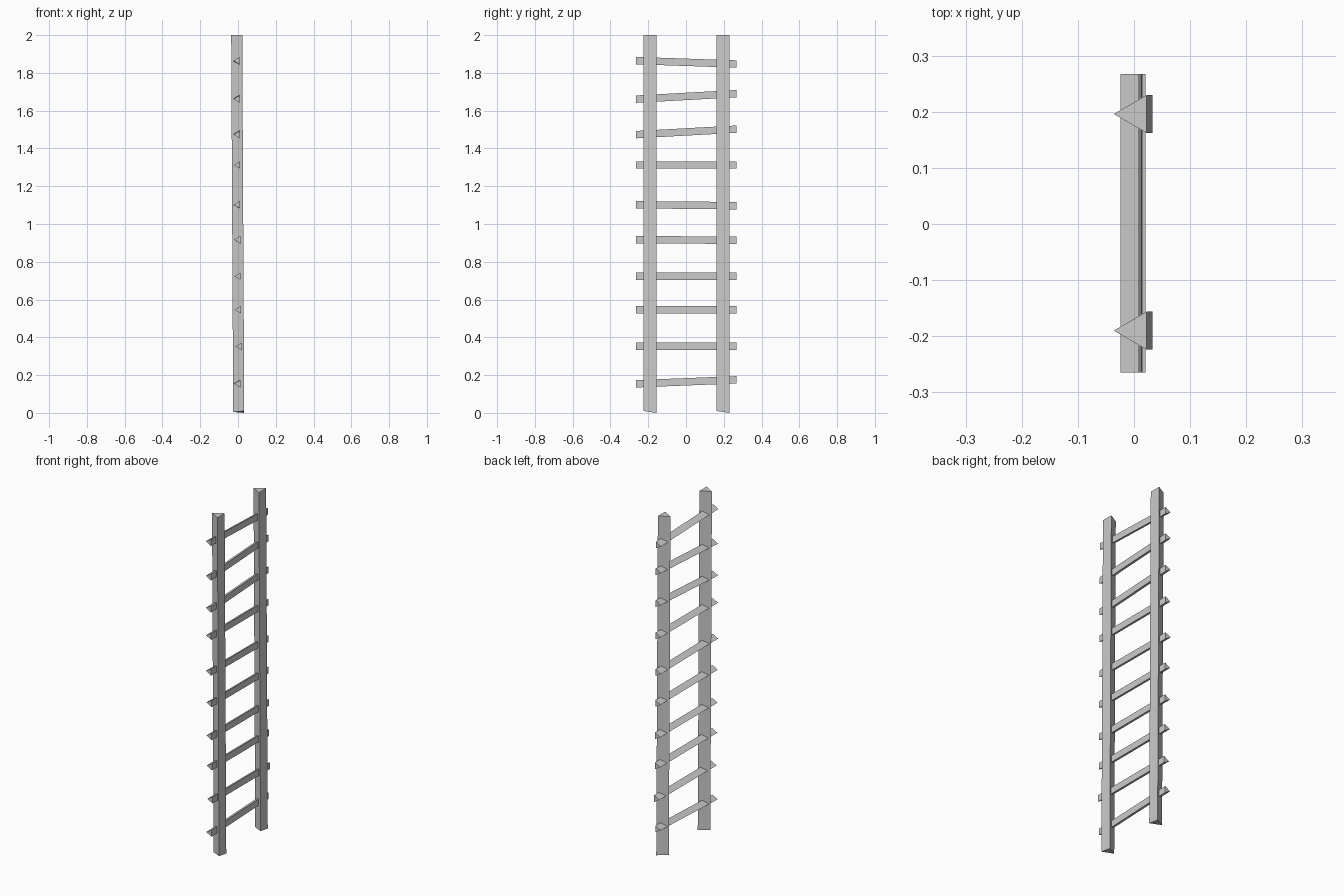
import bpy
import bmesh
from math import sin, cos, pi

if "Cube" in bpy.data.objects:
    bpy.data.objects.remove(bpy.data.objects["Cube"])


def prism(name, start, end):
    """Three-sided bar between two matching end triangles."""
    bm = bmesh.new()
    a = [bm.verts.new(p) for p in start]
    b = [bm.verts.new(p) for p in end]
    bm.faces.new(a)
    bm.faces.new(b[::-1])
    for i in range(3):
        j = (i + 1) % 3
        bm.faces.new((a[i], b[i], b[j], a[j]))
    bmesh.ops.recalc_face_normals(bm, faces=bm.faces)
    mesh = bpy.data.meshes.new(name)
    bm.to_mesh(mesh)
    bm.free()
    obj = bpy.data.objects.new(name, mesh)
    bpy.context.collection.objects.link(obj)


def triangle(radius):
    """Triangle with its point towards -x."""
    return [(radius * cos(pi + i * 2 * pi / 3), radius * sin(pi + i * 2 * pi / 3))
            for i in range(3)]


# Side rails: leaning slightly, with a slanted foot
for side, y in (("left", -0.190), ("right", 0.196)):
    tri = triangle(0.039)
    foot = [(0.0135 + u, y + v, 0.005 - 0.15 * v) for u, v in tri]
    head = [(0.003 + u, y + v, 2.0) for u, v in tri]
    prism(f"rail_{side}", foot, head)

# Rungs: (height at -y end, height at +y end, x position)
rungs = [
    (0.154, 0.175, 0.002), (0.352, 0.352, 0.009), (0.546, 0.546, 0.004),
    (0.723, 0.723, 0.003), (0.917, 0.914, 0.002), (1.102, 1.097, -0.001),
    (1.312, 1.312, 0.0), (1.473, 1.502, -0.001), (1.661, 1.690, -0.001),
    (1.865, 1.847, -0.002),
]
for n, (z0, z1, x) in enumerate(rungs, 1):
    tri = triangle(0.0225)
    prism(f"rung_{n}",
          [(x + u, -0.265, z0 + v) for u, v in tri],
          [(x + u, 0.267, z1 + v) for u, v in tri])
